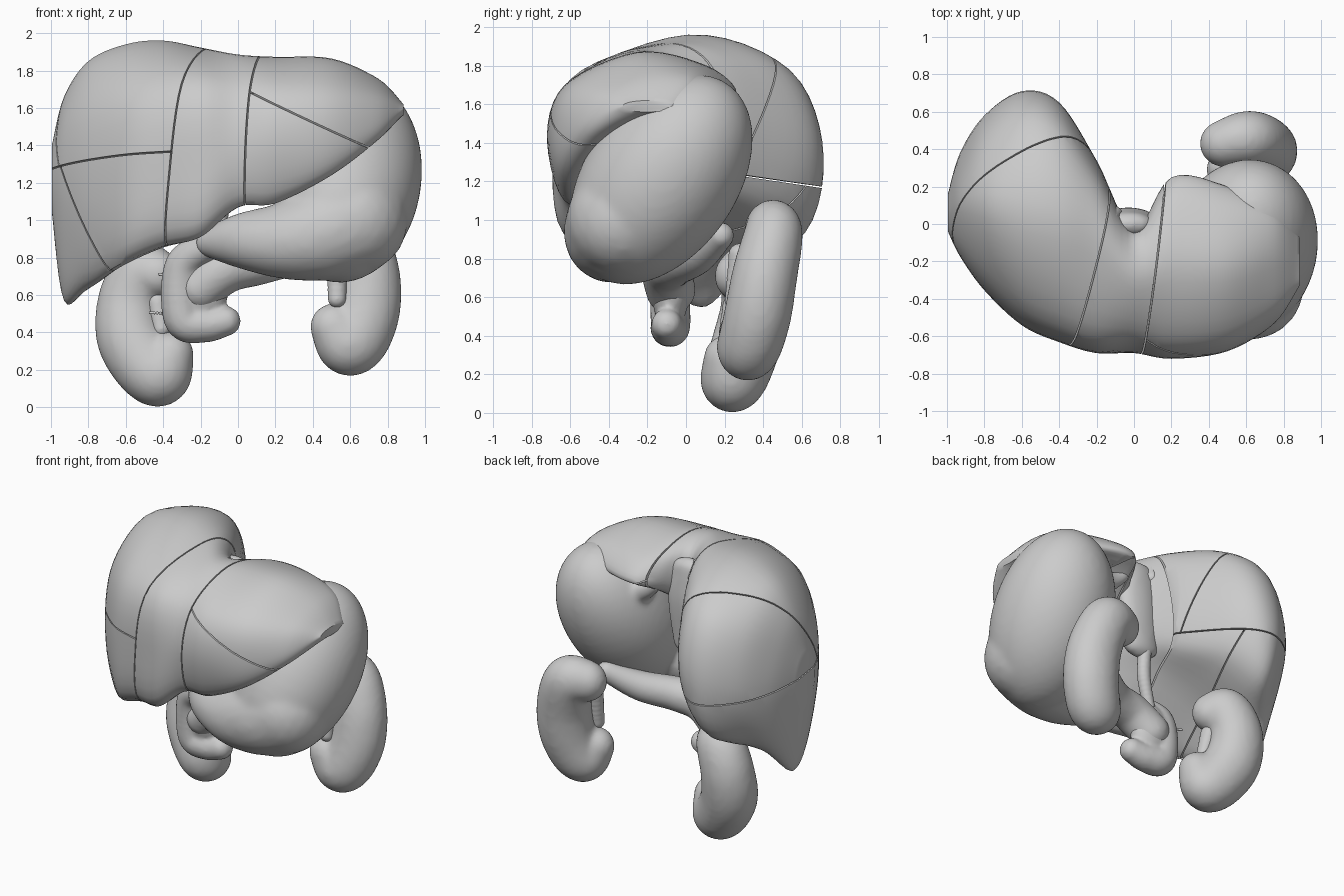
import bpy, bmesh, math
from mathutils import Vector, Matrix

if "Cube" in bpy.data.objects:
    bpy.data.objects.remove(bpy.data.objects["Cube"])


def spline(a, b, c, d, t):
    # Catmull-Rom interpolation of equal-length vectors
    return 0.5 * (2*b + (c - a)*t + (2*a - 5*b + 4*c - d)*t*t + (3*b - a - 3*c + d)*t**3)


def resample(pts, n, closed=False):
    m, out = len(pts), []
    for i in range(m if closed else m - 1):
        idx = [(i + k) % m if closed else min(max(i + k, 0), m - 1) for k in (-1, 0, 1, 2)]
        out += [spline(*[pts[j] for j in idx], k / n) for k in range(n)]
    return out if closed else out + [pts[-1]]


def make_object(name, bm):
    me = bpy.data.meshes.new(name)
    bm.to_mesh(me)
    bm.free()
    ob = bpy.data.objects.new(name, me)
    bpy.context.collection.objects.link(ob)
    return ob


def organ(name, paths, voxel=0.018, smooth=8, ellipsoids=()):
    # Soft body: swept balls (x, y, z, r) with a stretch, fused by remeshing
    bm = bmesh.new()
    for pts, stretch in paths:
        for p in resample([Vector(q) for q in pts], 8):
            m = Matrix.Translation(p.xyz) @ Matrix.Diagonal((*(Vector(stretch) * p.w), 1))
            bmesh.ops.create_icosphere(bm, subdivisions=3, radius=1, matrix=m)
    for m in ellipsoids:
        bmesh.ops.create_icosphere(bm, subdivisions=4, radius=1, matrix=m)
    ob = make_object(name, bm)
    r = ob.modifiers.new("fuse", 'REMESH')
    r.mode, r.voxel_size, r.use_smooth_shade = 'VOXEL', voxel, True
    s = ob.modifiers.new("soften", 'SMOOTH')
    s.factor, s.iterations = 0.5, smooth
    return ob


def keep_side(bm, pts, sign, gap=0.004):
    # Slice a closed solid by the plane through three points and cap it
    a, b, c = map(Vector, pts)
    n = (b - a).cross(c - a).normalized() * sign
    new = bm.copy()
    bmesh.ops.bisect_plane(new, geom=new.verts[:] + new.edges[:] + new.faces[:],
                           plane_co=a + n * gap, plane_no=n, clear_inner=True)
    rim = [e for e in new.edges if e.is_boundary]
    if rim:
        bmesh.ops.holes_fill(new, edges=rim, sides=0)
    return new


def split(bm, pts):
    return keep_side(bm, pts, 1), keep_side(bm, pts, -1)


# Liver: cross-sections (y, z) at each x, going round from the front lower edge
right_lobe = [
    (-0.93, [-.05, .72, -.17, 1.15, -.12, 1.5, .1, 1.66, .28, 1.52, .38, 1.2, .24, .8, .1, .57]),
    (-0.80, [-.2, .68, -.35, 1.1, -.28, 1.6, .1, 1.85, .46, 1.65, .58, 1.22, .4, .84, .1, .66]),
    (-0.60, [-.43, .78, -.54, 1.17, -.45, 1.68, .05, 1.94, .55, 1.75, .71, 1.3, .57, .89, .05, .85]),
    (-0.40, [-.52, .86, -.63, 1.25, -.54, 1.72, 0, 1.96, .48, 1.8, .65, 1.4, .5, 1.05, 0, 1.0]),
    (-0.20, [-.6, .91, -.69, 1.3, -.6, 1.73, -.1, 1.92, .23, 1.82, .34, 1.5, .23, 1.2, -.1, 1.12]),
]
left_lobe = [
    (0.00, [-.6, 1.07, -.69, 1.38, -.6, 1.7, -.3, 1.88, -.08, 1.82, -.03, 1.62, -.08, 1.4, -.3, 1.22]),
    (0.20, [-.6, 1.09, -.72, 1.4, -.63, 1.7, -.25, 1.87, .1, 1.8, .25, 1.66, .1, 1.57, -.3, 1.33]),
    (0.50, [-.6, 1.24, -.68, 1.43, -.6, 1.69, -.25, 1.86, .07, 1.8, .2, 1.66, .05, 1.6, -.3, 1.4]),
    (0.75, [-.48, 1.43, -.53, 1.51, -.45, 1.66, -.2, 1.75, 0, 1.74, .07, 1.67, -.03, 1.6, -.25, 1.5]),
]


def tip(x, y, z, ry, rz):
    ring = []
    for k in range(8):
        t = math.radians(225 - 45 * k)
        ring += [y + ry * math.cos(t), z + rz * math.sin(t)]
    return (x, ring)


sections = [tip(-0.995, .06, 1.22, .1, .18)] + right_lobe + left_lobe + [tip(0.885, -.2, 1.59, .13, .03)]
rings = []
for x, flat in sections:
    pts = [Vector((x, flat[i], flat[i + 1])) for i in range(0, 16, 2)]
    rings.append(resample(pts, 6, True))
columns = [resample([r[j] for r in rings], 6) for j in range(48)]
liver = bmesh.new()
grid = [[liver.verts.new(p) for p in col] for col in columns]
for j in range(48):
    for i in range(len(grid[0]) - 1):
        a, b = grid[j], grid[(j + 1) % 48]
        liver.faces.new((a[i], a[i + 1], b[i + 1], b[i]))
for end in (0, -1):
    liver.faces.new([col[end] for col in grid])
bmesh.ops.recalc_face_normals(liver, faces=liver.faces)

# Liver segments, separated by fine grooves
right, rest = split(liver, [(-.375, -.65, 1.2), (-.31, -.6, 1.7), (-.15, 0, 1.9)])
if min(v.co.x for v in right.verts) > min(v.co.x for v in rest.verts):
    right, rest = rest, right
middle, left = split(rest, [(.03, -.69, 1.15), (.065, -.6, 1.7), (.14, -.05, 1.85)])
if min(v.co.x for v in middle.verts) > min(v.co.x for v in left.verts):
    middle, left = left, middle
pieces = {"liver_middle_segment": middle}
halves = {}
halves["right_a"], halves["right_b"] = split(right, [(-1, 0, 1.27), (-.37, -.6, 1.36), (-.6, .7, 1.17)])
back_cut = [(-.93, -.1, 1.3), (-.85, .2, 1.75), (-.4, .47, 1.82)]
low_cut = [(-.93, -.15, 1.25), (-.7, -.35, .75), (-.4, .5, 1.05)]
for key, bm in halves.items():
    high = max(v.co.z for v in bm.verts) > 1.6
    for i, part in enumerate(split(bm, back_cut if high else low_cut)):
        pieces[f"liver_right_{'upper' if high else 'lower'}_{'ab'[i]}"] = part
for i, part in enumerate(split(left, [(.07, -.65, 1.68), (.7, -.5, 1.39), (.3, 0, 1.6)])):
    pieces[f"liver_left_segment_{'ab'[i]}"] = part
for name, bm in pieces.items():
    ob = make_object(name, bm)
    bpy.ops.object.select_all(action='DESELECT')
    ob.select_set(True)
    bpy.context.view_layer.objects.active = ob
    bpy.ops.object.shade_smooth_by_angle(angle=math.radians(40))

# Caudate lobe at the back of the liver
organ("liver_caudate_lobe", [([(-.03, .0, 1.72, .085), (-.03, .01, 1.5, .1), (-.05, .0, 1.2, .09)], (1.6, .8, 1))])

# Stomach: tilted bag, narrowing outlet and gullet stub
bag = (Matrix.Translation((.585, -.13, 1.21)) @ Matrix.Rotation(math.radians(-13), 4, 'Z')
       @ Matrix.Rotation(math.radians(54), 4, 'X') @ Matrix.Diagonal((.395, .61, .395, 1)))
organ("stomach", [
    ([(.62, -.33, 1.0, .29), (.45, -.38, .93, .255), (.25, -.38, .89, .205), (.03, -.32, .89, .15),
      (-.15, -.22, .88, .08)], (1, 1, 1)),
    ([(.33, .05, 1.5, .09), (.22, .09, 1.55, .05), (.17, .1, 1.6, .045)], (1, 1, 1)),
], smooth=14, ellipsoids=[bag])

# Duodenum loop and pancreas
head = Matrix.Translation((-.2, -.08, .64)) @ Matrix.Diagonal((.15, .1, .2, 1))
organ("duodenum", [([(-.13, -.2, .87, .07), (-.29, -.1, .76, .1), (-.295, -.08, .48, .105),
                     (-.18, -.09, .44, .095), (-.065, -.1, .46, .08)], (1, 1, 1))], 0.014, 5, [head])
organ("pancreas", [([(-.2, -.08, .64, .13), (-.06, -.1, .74, .13), (.12, -.06, .77, .115),
                     (.32, .06, .82, .1), (.5, .18, .92, .07)], (1, 1, 1))], 0.014, 5)

# Kidneys: bean shapes with both poles hooking inward
organ("right_kidney", [([(-.36, .21, .28, .125), (-.43, .24, .175, .175), (-.56, .31, .35, .19),
                         (-.575, .35, .55, .18), (-.51, .33, .71, .165), (-.43, .27, .71, .13)], (1, .95, 1))])
organ("left_kidney", [([(.51, .29, .43, .125), (.6, .32, .34, .175), (.675, .37, .5, .19),
                        (.68, .41, .72, .185), (.61, .455, .93, .165), (.49, .43, .95, .14)], (1, .92, 1))])
# Kidney outlets tucked into the hollow sides
organ("right_kidney_outlet", [([(-.43, .25, .56, .06), (-.41, .22, .42, .05)], (1, 1, 1))], 0.01, 3)
organ("left_kidney_outlet", [([(.53, .28, .82, .06), (.53, .25, .58, .05)], (1, 1, 1))], 0.01, 3)

# Small ducts beside the duodenum and vessel stubs behind the liver
for i, (a, b) in enumerate([((-.47, -.02, .505), (-.36, -.05, .5)), ((-.42, -.02, .71), (-.34, -.05, .7))]):
    organ(f"duct_{i}", [([(*a, .009), (*b, .009)], (1, 1, 1))], 0.005, 1)
organ("portal_vessel", [([(-.08, .02, 1.2, .045), (-.1, -.02, 1.0, .045), (-.18, -.06, .8, .04)], (1, 1, 1))], 0.01, 3)
organ("vein_stub", [([(-.12, .03, 1.8, .035), (-.11, .05, 1.7, .05)], (1, 1, 1))], 0.01, 3)
